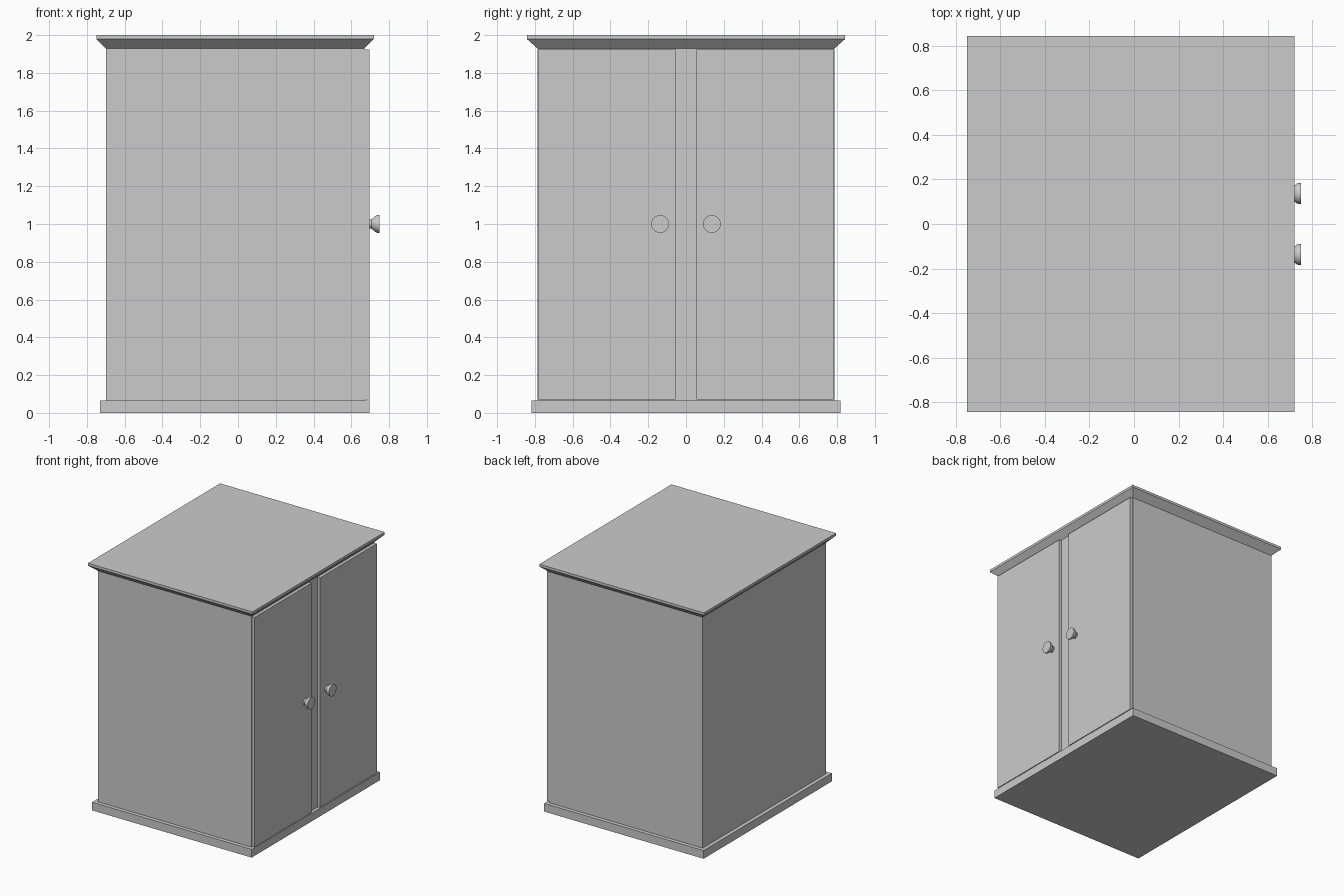
import bpy, bmesh, math

if "Cube" in bpy.data.objects:
    bpy.data.objects.remove(bpy.data.objects["Cube"])


def make_object(name, bm):
    bmesh.ops.recalc_face_normals(bm, faces=bm.faces)
    mesh = bpy.data.meshes.new(name)
    bm.to_mesh(mesh)
    bm.free()
    ob = bpy.data.objects.new(name, mesh)
    bpy.context.collection.objects.link(ob)
    return ob


def stacked_block(name, levels):
    """Closed block lofted through rectangles (x0, x1, y0, y1, z)."""
    bm = bmesh.new()
    rings = [[bm.verts.new(p) for p in
              ((x0, y0, z), (x1, y0, z), (x1, y1, z), (x0, y1, z))]
             for x0, x1, y0, y1, z in levels]
    for a, b in zip(rings, rings[1:]):
        for i in range(4):
            j = (i + 1) % 4
            bm.faces.new((a[i], a[j], b[j], b[i]))
    bm.faces.new(rings[0][::-1])
    bm.faces.new(rings[-1])
    return make_object(name, bm)


def box(name, x0, x1, y0, y1, z0, z1):
    return stacked_block(name, [(x0, x1, y0, y1, z0), (x0, x1, y0, y1, z1)])


def knob(name, y, z, profile, sides=32):
    """Profile of (x, radius) turned around an axis along x."""
    bm = bmesh.new()
    rings = [[bm.verts.new((x, y + r * math.cos(2 * math.pi * i / sides),
                            z + r * math.sin(2 * math.pi * i / sides)))
              for i in range(sides)] for x, r in profile]
    for a, b in zip(rings, rings[1:]):
        for i in range(sides):
            j = (i + 1) % sides
            bm.faces.new((a[i], a[j], b[j], b[i]))
    bm.faces.new(rings[0])
    bm.faces.new(rings[-1])
    ob = make_object(name, bm)
    bpy.ops.object.select_all(action='DESELECT')
    ob.select_set(True)
    bpy.context.view_layer.objects.active = ob
    bpy.ops.object.shade_smooth_by_angle(angle=math.radians(30))
    return ob


# Plinth and cabinet body
box("plinth", -0.73, 0.695, -0.818, 0.818, 0, 0.066)
box("cabinet_body", -0.70, 0.67, -0.787, 0.787, 0.066, 1.93)

# Top board with sloped moulding beneath
stacked_block("cornice_top", [
    (-0.70, 0.67, -0.787, 0.787, 1.93),
    (-0.75, 0.72, -0.843, 0.843, 1.98),
    (-0.75, 0.72, -0.843, 0.843, 2.0)])

# Pair of doors and knobs on the +x side
KNOB = [(0.69, 0.025), (0.707, 0.025), (0.73, 0.044), (0.738, 0.047), (0.75, 0.047)]
for label, s in (("left", -1), ("right", 1)):
    y0, y1 = sorted((s * 0.055, s * 0.781))
    box(label + "_door", 0.67, 0.695, y0, y1, 0.072, 1.925)
    knob(label + "_knob", s * 0.137, 1.0, KNOB)
